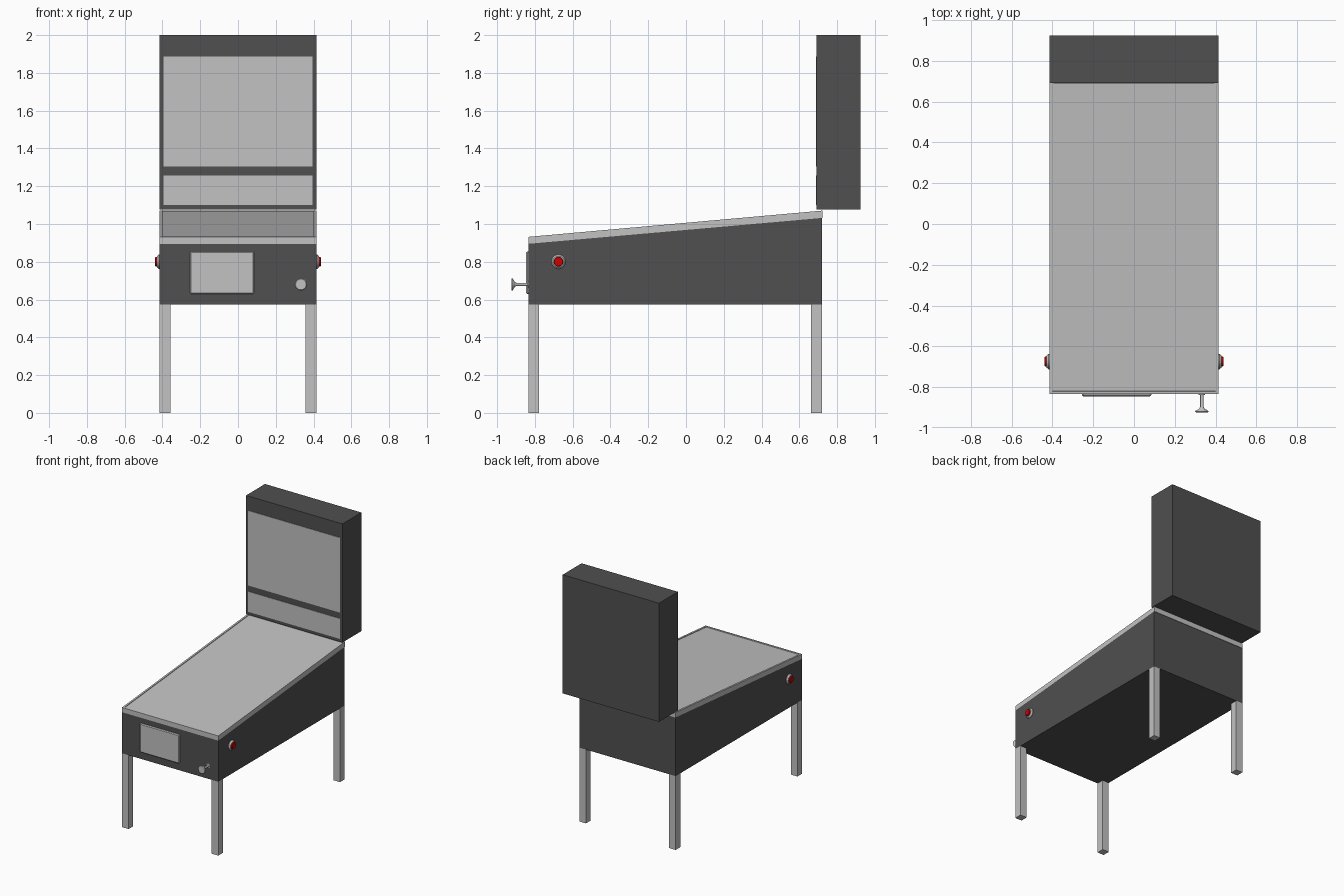
import bpy, bmesh, math
from mathutils import Matrix, Vector

default = bpy.data.objects.get("Cube")
if default:
    bpy.data.objects.remove(default, do_unlink=True)


def material(name, rgb):
    m = bpy.data.materials.new(name)
    m.use_nodes = True
    m.diffuse_color = (*rgb, 1)
    m.node_tree.nodes["Principled BSDF"].inputs["Base Color"].default_value = (*rgb, 1)
    return m


DARK = material("charcoal", (0.08, 0.08, 0.08))
GREY = material("light_grey", (0.54, 0.54, 0.54))
RED = material("button_red", (0.65, 0.0, 0.0))


def finish(name, bm, *mats):
    bmesh.ops.recalc_face_normals(bm, faces=bm.faces)
    mesh = bpy.data.meshes.new(name)
    bm.to_mesh(mesh)
    bm.free()
    obj = bpy.data.objects.new(name, mesh)
    bpy.context.collection.objects.link(obj)
    for m in mats:
        mesh.materials.append(m)
    return obj


def box(name, lo, hi, mat):
    lo, hi = Vector(lo), Vector(hi)
    bm = bmesh.new()
    bmesh.ops.create_cube(bm, size=1, matrix=Matrix.Translation((lo + hi) / 2)
                          @ Matrix.Diagonal((*(hi - lo), 1)))
    return finish(name, bm, mat)


def side_profile(name, points, half_width, mat, rim=0):
    """Extrude a (y, z) outline across x; rim sinks a framed panel into the top."""
    bm = bmesh.new()
    face = bm.faces.new([bm.verts.new((-half_width, y, z)) for y, z in points])
    new = bmesh.ops.extrude_face_region(bm, geom=[face])["geom"]
    bmesh.ops.translate(bm, vec=(2 * half_width, 0, 0),
                        verts=[v for v in new if isinstance(v, bmesh.types.BMVert)])
    bmesh.ops.recalc_face_normals(bm, faces=bm.faces)
    if rim:
        bm.normal_update()
        top = max(bm.faces, key=lambda f: f.normal.z)
        bmesh.ops.inset_region(bm, faces=[top], thickness=rim, depth=0)
        bmesh.ops.inset_region(bm, faces=[top], thickness=0.001, depth=-0.004)
    return finish(name, bm, mat)


def lathe(name, profile, origin, axis, mat, sides=32):
    """Turn a (radius, distance) profile around an axis, with capped ends."""
    bm = bmesh.new()
    rings = [[bm.verts.new((r * math.cos(math.tau * i / sides),
                            r * math.sin(math.tau * i / sides), d))
              for i in range(sides)] for r, d in profile]
    for a, b in zip(rings, rings[1:]):
        for i in range(sides):
            j = (i + 1) % sides
            bm.faces.new((a[i], a[j], b[j], b[i]))
    bm.faces.new(rings[0])
    bm.faces.new(rings[-1])
    turn = Vector((0, 0, 1)).rotation_difference(Vector(axis)).to_matrix().to_4x4()
    bm.transform(Matrix.Translation(origin) @ turn)
    obj = finish(name, bm, mat)
    bpy.ops.object.select_all(action='DESELECT')
    obj.select_set(True)
    bpy.context.view_layer.objects.active = obj
    bpy.ops.object.shade_smooth_by_angle(angle=math.radians(35))
    return obj


W, FRONT, BACK, FLOOR = 0.415, -0.835, 0.72, 0.575

# Sloped cabinet and its playfield cover
side_profile("cabinet", [(FRONT, FLOOR), (BACK, FLOOR), (BACK, 1.032), (FRONT, 0.895)], W, DARK)
side_profile("playfield_cover", [(FRONT, 0.895), (BACK + 0.003, 1.032),
                                 (BACK + 0.003, 1.071), (FRONT, 0.932)], W, GREY, rim=0.02)

# Upright back box with two display panels
box("back_box", (-W, 0.692, 1.076), (W, 0.925, 2.0), DARK)
for name, low, high in (("score_panel", 1.10, 1.258), ("backglass_panel", 1.305, 1.888)):
    box(name, (-0.395, 0.689, low), (0.395, 0.70, high), GREY)

# Four square legs
LEG = 0.057
for side, sx in (("left", 1), ("right", -1)):
    for end, y in (("front", FRONT), ("back", BACK - LEG)):
        xs = sorted((sx * W, sx * (W - LEG)))
        box(f"{end}_{side}_leg", (xs[0], y, 0), (xs[1], y + LEG, FLOOR), GREY)

    # Flipper buttons on both sides
    spot = (sx * W, -0.675, 0.80)
    lathe(f"{side}_button_ring", [(0.038, -0.005), (0.038, 0.004), (0.03, 0.014)],
          spot, (sx, 0, 0), GREY)
    lathe(f"{side}_button", [(0.025, 0), (0.025, 0.021), (0.022, 0.024)],
          spot, (sx, 0, 0), RED)

# Coin door with a chamfered edge
door = box("coin_door", (-0.255, -0.846, 0.63), (0.085, FRONT + 0.01, 0.855), GREY)
chamfer = door.modifiers.new("chamfer", 'BEVEL')
chamfer.width = 0.006
chamfer.segments = 1

# Ball plunger: rod flaring into a round knob
lathe("plunger", [(0.016, -0.005), (0.016, 0.004), (0.008, 0.005), (0.008, 0.062),
                  (0.014, 0.072), (0.031, 0.082), (0.033, 0.086), (0.028, 0.09)],
      (0.333, FRONT, 0.68), (0, -1, 0), GREY)
